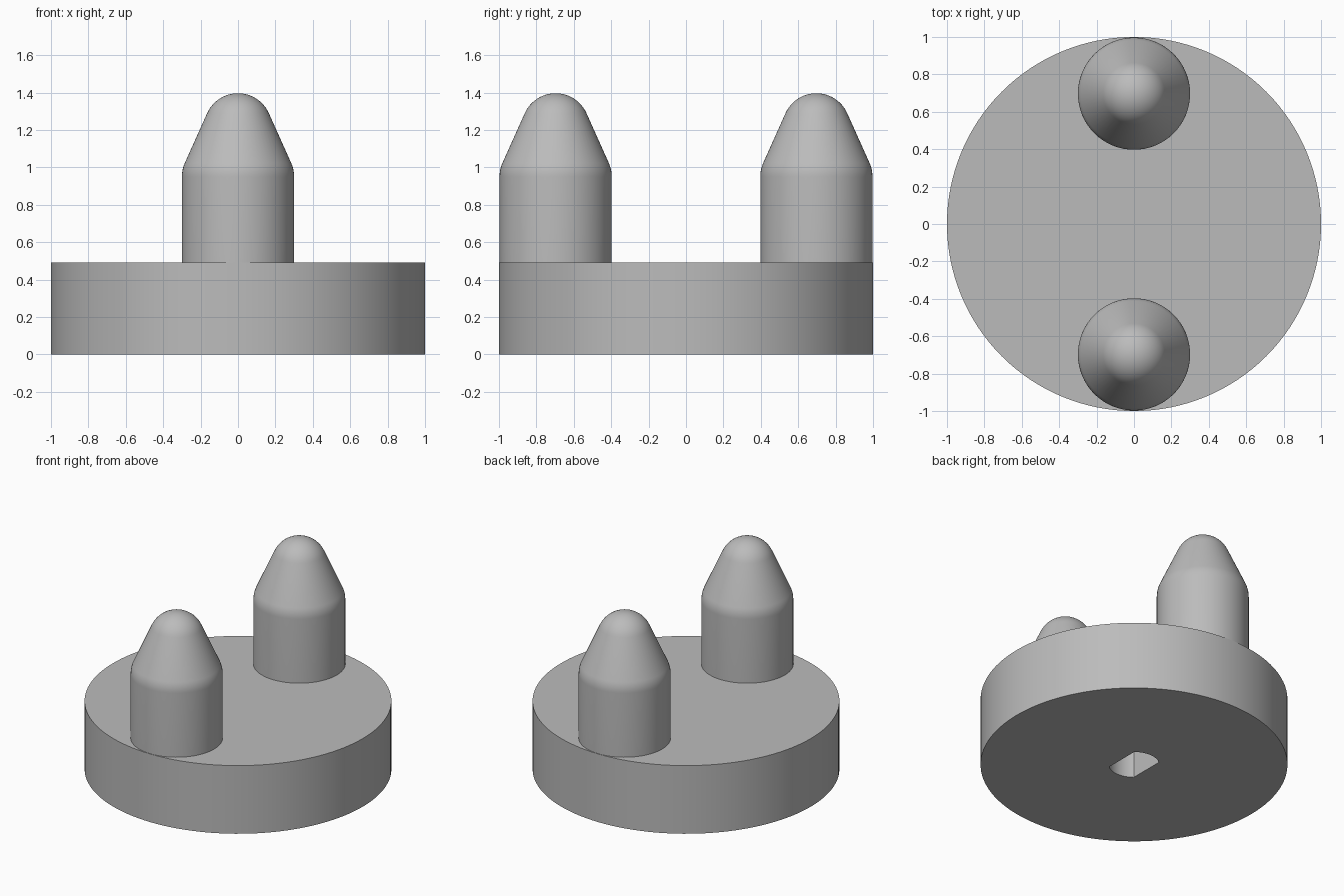
import bpy
import bmesh
from math import sin, cos, acos, pi, radians

cube = bpy.data.objects.get("Cube")
if cube:
    bpy.data.objects.remove(cube, do_unlink=True)

BASE_HEIGHT = 0.49
HOLE_RADIUS, HOLE_FLAT, HOLE_DEPTH = 0.165, 0.105, 0.38

grey = bpy.data.materials.new("plain_grey")
grey.use_nodes = True
grey.diffuse_color = (0.5, 0.5, 0.5, 1)
grey.node_tree.nodes["Principled BSDF"].inputs["Base Color"].default_value = (0.5, 0.5, 0.5, 1)


def add_object(name, bm):
    bmesh.ops.recalc_face_normals(bm, faces=bm.faces)
    mesh = bpy.data.meshes.new(name)
    bm.to_mesh(mesh)
    bm.free()
    mesh.materials.append(grey)
    obj = bpy.data.objects.new(name, mesh)
    bpy.context.collection.objects.link(obj)
    return obj


def smooth(obj):
    bpy.ops.object.select_all(action="DESELECT")
    obj.select_set(True)
    bpy.context.view_layer.objects.active = obj
    bpy.ops.object.shade_smooth_by_angle(angle=radians(30))


def prism(name, outline, bottom, top):
    bm = bmesh.new()
    face = bm.faces.new([bm.verts.new((x, y, bottom)) for x, y in outline])
    extruded = bmesh.ops.extrude_face_region(bm, geom=[face], use_keep_orig=True)["geom"]
    for v in extruded:
        if isinstance(v, bmesh.types.BMVert):
            v.co.z = top
    return add_object(name, bm)


def arc(radius, start, end, steps, cx=0, cy=0):
    angles = [start + (end - start) * i / steps for i in range(steps + 1)]
    return [(cx + radius * cos(a), cy + radius * sin(a)) for a in angles]


def lathe(name, profile, steps, y):
    bm = bmesh.new()
    verts = [bm.verts.new((r, 0, z)) for r, z in profile]
    edges = [bm.edges.new(pair) for pair in zip(verts, verts[1:])]
    bmesh.ops.spin(bm, geom=verts + edges, axis=(0, 0, 1), cent=(0, 0, 0),
                   angle=2 * pi, steps=steps, use_merge=True)
    bmesh.ops.remove_doubles(bm, verts=bm.verts, dist=0.0001)
    obj = add_object(name, bm)
    obj.location.y = y
    return obj


# Round base with a blind, double-flatted shaft socket underneath
base = prism("round_base", arc(1, 0, 2 * pi, 128)[:-1], 0, BASE_HEIGHT)
half = pi / 2 - acos(HOLE_FLAT / HOLE_RADIUS)
socket = (arc(HOLE_RADIUS, pi / 2 - half, pi / 2 + half, 16)
          + arc(HOLE_RADIUS, 1.5 * pi - half, 1.5 * pi + half, 16))
cutter = prism("socket_cutter", socket, -0.1, HOLE_DEPTH)
cutter.hide_render = True
cut = base.modifiers.new("socket", "BOOLEAN")
cut.operation = "DIFFERENCE"
cut.solver = "EXACT"
cut.object = cutter
bpy.context.view_layer.objects.active = base
bpy.ops.object.modifier_apply(modifier=cut.name)
bpy.data.objects.remove(cutter, do_unlink=True)
smooth(base)

# Two pegs: straight shank, rounded shoulder, taper and domed tip
taper = radians(24)
profile = [(0, BASE_HEIGHT - 0.02), (0.3, BASE_HEIGHT - 0.02)]
profile += arc(0.18, 0, taper, 6, cx=0.12, cy=0.95)
profile += arc(0.181, taper, pi / 2, 12, cx=0, cy=1.215)
for name, y in (("front_peg", -0.697), ("back_peg", 0.697)):
    smooth(lathe(name, profile, 64, y))
